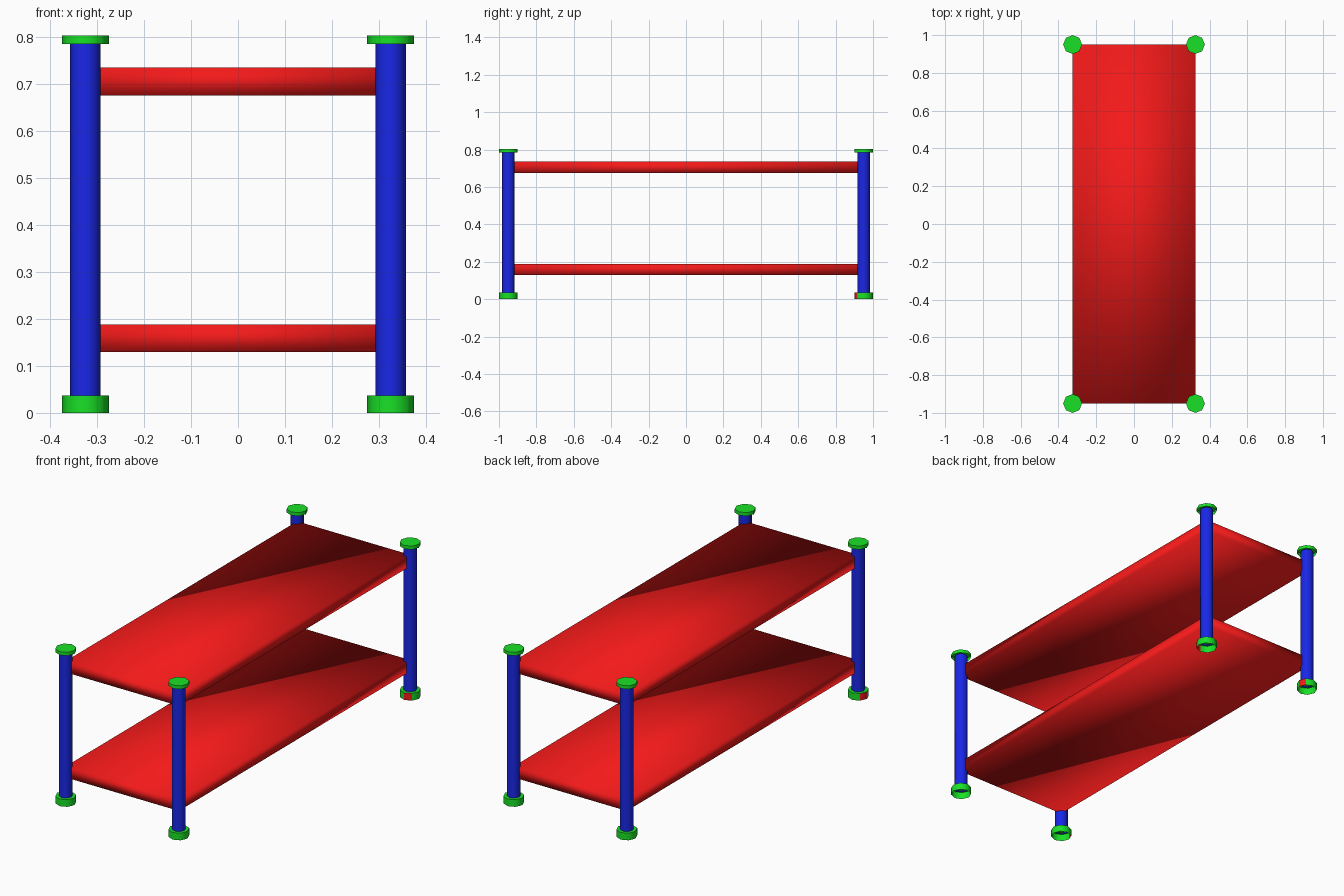
import bpy, bmesh, math

if "Cube" in bpy.data.objects:
    bpy.data.objects.remove(bpy.data.objects["Cube"])

PX, PY = 0.325, 0.95          # post centres


def material(name, rgb):
    m = bpy.data.materials.new(name)
    m.diffuse_color = (*rgb, 1)
    m.use_nodes = True
    m.node_tree.nodes["Principled BSDF"].inputs["Base Color"].default_value = m.diffuse_color
    return m


RED = material("red", (0.9, 0.01, 0.01))
BLUE = material("blue", (0.01, 0.02, 0.8))
GREEN = material("green", (0.01, 0.75, 0.02))


def finish(name, bm, mats, smooth=True):
    bm.normal_update()
    for f in bm.faces:
        f.smooth = smooth
    me = bpy.data.meshes.new(name)
    bm.to_mesh(me)
    bm.free()
    for m in mats:
        me.materials.append(m)
    ob = bpy.data.objects.new(name, me)
    bpy.context.collection.objects.link(ob)
    return ob


def tube(name, x, y, r, z0, z1, mats, closed_top, red_side=None):
    """Eight-sided tube, open below, optionally closed on top."""
    bm = bmesh.new()
    rings = [[bm.verts.new((x + r * math.cos(i * math.pi / 4),
                            y + r * math.sin(i * math.pi / 4), z))
              for i in range(8)] for z in (z0, z1)]
    for i in range(8):
        j = (i + 1) % 8
        f = bm.faces.new((rings[0][i], rings[0][j], rings[1][j], rings[1][i]))
        if i == red_side:
            f.material_index = 1
    if closed_top:
        bm.faces.new(rings[1])
        for e in bm.edges:      # crisp rim around the lid
            e.smooth = not all(v in rings[1] for v in e.verts)
    return finish(name, bm, mats)


# Shelves: plain slabs with soft shading across the edges
for name, z0, z1 in (("lower_shelf", 0.13, 0.188), ("upper_shelf", 0.676, 0.735)):
    bm = bmesh.new()
    bmesh.ops.create_cube(bm, size=1)
    for v in bm.verts:
        v.co = (v.co.x * 2 * PX, v.co.y * 2 * PY, z0 if v.co.z < 0 else z1)
    finish(name, bm, [RED])

# Posts with feet and caps; some feet have one red side
corners = (("front_left", -1, -1, 3), ("front_right", 1, -1, None),
           ("back_left", -1, 1, 0), ("back_right", 1, 1, 6))
for label, sx, sy, red in corners:
    x, y = sx * PX, sy * PY
    tube(label + "_post", x, y, 0.0325, 0.03, 0.79, [BLUE], False)
    tube(label + "_foot", x, y, 0.05, 0.0, 0.037, [GREEN, RED], True, red)
    tube(label + "_cap", x, y, 0.05, 0.785, 0.803, [GREEN], True)
